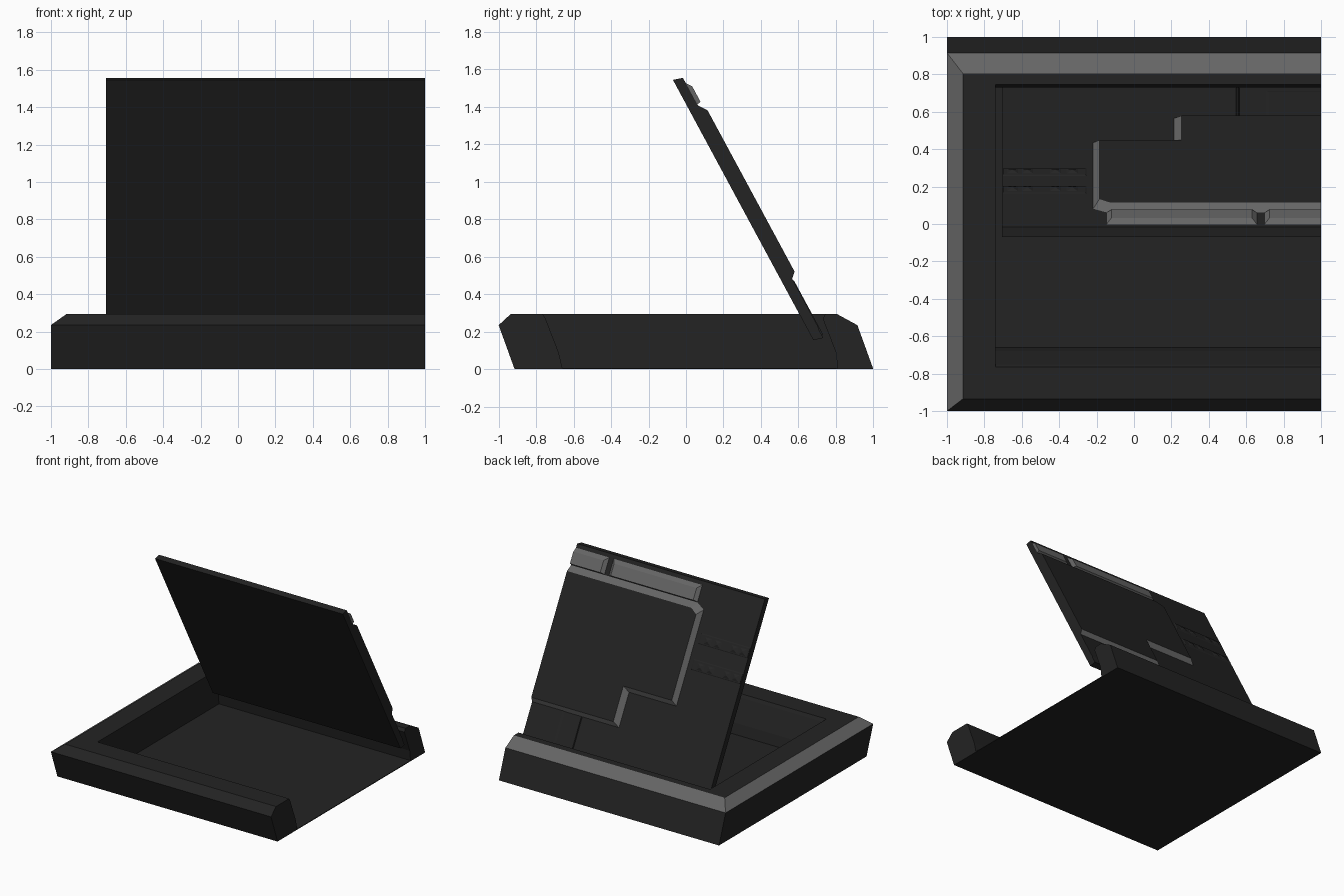
import bpy, bmesh
from mathutils import Vector

if "Cube" in bpy.data.objects:
    bpy.data.objects.remove(bpy.data.objects["Cube"])


def mat(name, v):
    m = bpy.data.materials.new(name)
    m.diffuse_color = (v, v, v, 1)
    m.use_nodes = True
    m.node_tree.nodes["Principled BSDF"].inputs["Base Color"].default_value = m.diffuse_color
    return m


DARK, GREY = mat("charcoal", 0.017), mat("bevel grey", 0.13)


def finish(name, bm, rule=None):
    """Turn a bmesh into an object; rule picks the grey faces."""
    bmesh.ops.recalc_face_normals(bm, faces=bm.faces)
    bm.normal_update()
    for f in bm.faces:
        f.material_index = 1 if rule and rule(f) else 0
    me = bpy.data.meshes.new(name)
    bm.to_mesh(me)
    bm.free()
    me.materials.append(DARK)
    me.materials.append(GREY)
    ob = bpy.data.objects.new(name, me)
    bpy.context.collection.objects.link(ob)
    return ob


# Base tray: U-shaped rim lofted through levels (left x, front y, back y, z)
levels = [(-1, -0.915, 1, 0), (-1, -1, 0.915, 0.235), (-0.915, -0.935, 0.805, 0.295),
          (-0.74, -0.765, 0.745, 0.295), (-0.74, -0.75, 0.73, 0.27),
          (-0.74, -0.68, 0.80, 0.09), (-0.74, -0.66, 0.81, 0.006)]
bm = bmesh.new()
rings = [[bm.verts.new(p) for p in ((1, f, z), (l, f, z), (l, b, z), (1, b, z))]
         for l, f, b, z in levels]
for r, s in zip(rings, rings[1:]):
    for i in range(3):
        bm.faces.new((r[i], r[i + 1], s[i + 1], s[i]))
bm.faces.new(rings[0])
bm.faces.new(rings[-1])
first, last = rings[0], rings[-1]
bm.faces.new([r[0] for r in rings])
bm.faces.new([r[3] for r in rings])
bm.faces.new((first[0], first[3], last[3], last[0]))


def rim_bevel(f):
    c = f.calc_center_median()
    return 0.24 < c.z < 0.29 and (c.x < -0.9 or c.y > 0.82)


finish("base_tray", bm, rim_bevel)

# Tilted screen frame: u across, v up the slope, w out of the back
ORIGIN = Vector((0, 0.68, 0.155))
UP = Vector((0, -0.75, 1.39)).normalized()
OUT = Vector((0, 1.39, 0.75)).normalized()


def place(u, v, w):
    return ORIGIN + Vector((u, 0, 0)) + UP * v + OUT * w


def loft(name, bottom, w0, top, w1, rule=None):
    """Raised plate between two outlines in the screen frame."""
    bm = bmesh.new()
    a = [bm.verts.new(place(u, v, w0)) for u, v in bottom]
    b = [bm.verts.new(place(u, v, w1)) for u, v in top]
    n = len(a)
    bm.faces.new(a)
    bm.faces.new(b)
    for i in range(n):
        bm.faces.new((a[i], a[(i + 1) % n], b[(i + 1) % n], b[i]))
    return finish(name, bm, rule)


def rect(u0, u1, v0, v1):
    return [(u0, v0), (u1, v0), (u1, v1), (u0, v1)]


# Screen panel
loft("screen_panel", rect(-0.705, 1, 0, 1.579), 0, rect(-0.705, 1, -0.015, 1.563), 0.052)

# Stepped back cover with sloping edges
outer = [(1, 0.336), (0.21, 0.336), (0.21, 0.61), (-0.22, 0.61),
         (-0.22, 1.36), (-0.15, 1.40), (1, 1.40)]
inner = [(1, 0.37), (0.255, 0.37), (0.255, 0.645), (-0.185, 0.645),
         (-0.185, 1.31), (-0.13, 1.347), (1, 1.347)]


def cover_bevel(f):
    n = f.normal
    return n.dot(OUT) < 0.95 and n.dot(UP) < 0.6 and n.x < 0.5 and n.dot(OUT) > -0.5


loft("back_cover", outer, 0.05, inner, 0.0855, cover_bevel)

# Light bars above the cover
for i, (u0, u1, e) in enumerate(((-0.15, 0.66, 0.03), (0.695, 1, 0))):
    loft(f"top_bar_{i + 1}", rect(u0, u1, 1.402, 1.535), 0.05,
         rect(u0 + 0.03, u1 - e, 1.405, 1.499), 0.074, lambda f: True)

# Side ridges with small teeth
for i, v in enumerate((0.91, 1.11)):
    loft(f"side_ridge_{i + 1}", rect(-0.70, -0.25, v - 0.01, v + 0.08), 0.05,
         rect(-0.70, -0.26, v, v + 0.07), 0.056)
    for j, u in enumerate((-0.65, -0.57, -0.42, -0.33)):
        loft(f"tooth_{i + 1}_{j + 1}", rect(u - 0.035, u + 0.035, v, v + 0.06), 0.054,
             rect(u - 0.004, u + 0.004, v + 0.025, v + 0.035), 0.066)

# Cable channel strips under the cover
loft("channel_edge", rect(0.545, 0.565, 0, 0.33), 0.05, rect(0.55, 0.56, 0, 0.33), 0.06)
loft("lower_pad", rect(0.70, 1, 0.03, 0.34), 0.05, rect(0.72, 1, 0.05, 0.34), 0.056)
